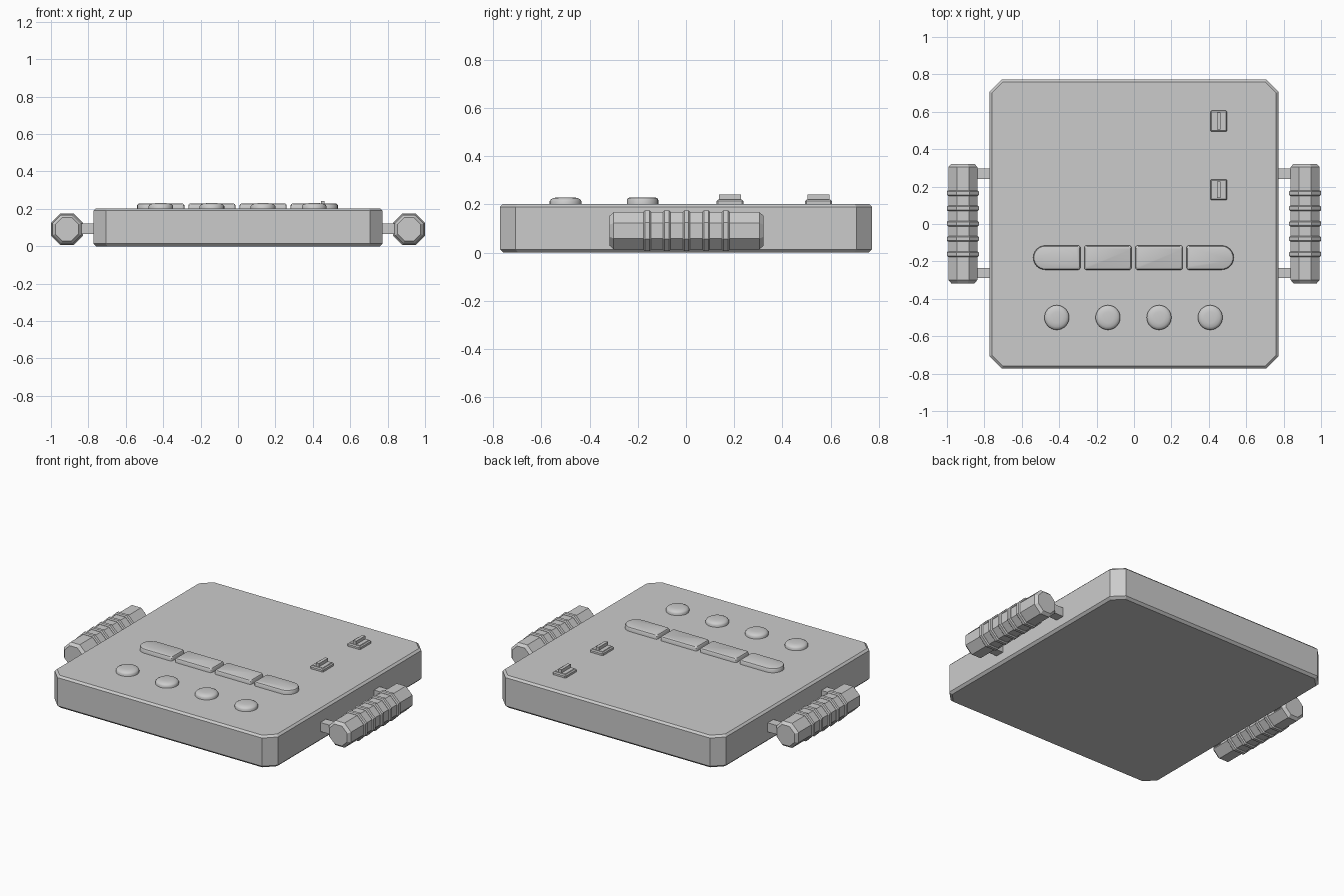
import bpy, bmesh, math
from mathutils import Matrix

if "Cube" in bpy.data.objects:
    bpy.data.objects.remove(bpy.data.objects["Cube"])

grey = bpy.data.materials.new("light_grey")
grey.diffuse_color = (0.6, 0.6, 0.6, 1)
grey.use_nodes = True
grey.node_tree.nodes["Principled BSDF"].inputs["Base Color"].default_value = grey.diffuse_color


def add_object(name, bm):
    bmesh.ops.recalc_face_normals(bm, faces=bm.faces)
    mesh = bpy.data.meshes.new(name)
    bm.to_mesh(mesh)
    bm.free()
    mesh.materials.append(grey)
    ob = bpy.data.objects.new(name, mesh)
    bpy.context.collection.objects.link(ob)
    return ob


def loft(bm, rings):
    """Skin a stack of equal rings and cap both ends."""
    rings = [[bm.verts.new(p) for p in r] for r in rings]
    n = len(rings[0])
    for a, b in zip(rings, rings[1:]):
        for i in range(n):
            j = (i + 1) % n
            bm.faces.new((a[i], a[j], b[j], b[i]))
    bm.faces.new(rings[0][::-1])
    bm.faces.new(rings[-1])


def box(bm, x, y, z, sx, sy, sz, bevel=0.0):
    m = Matrix.Translation((x, y, z)) @ Matrix.Diagonal((sx, sy, sz, 1))
    verts = bmesh.ops.create_cube(bm, size=1, matrix=m)["verts"]
    if bevel:
        edges = list({e for v in verts for e in v.link_edges})
        bmesh.ops.bevel(bm, geom=edges, offset=bevel, segments=1, affect='EDGES')


def smooth(ob, angle):
    bpy.ops.object.select_all(action='DESELECT')
    ob.select_set(True)
    bpy.context.view_layer.objects.active = ob
    bpy.ops.object.shade_smooth_by_angle(angle=math.radians(angle))


# Case: square slab with cut corners and thin bevels
def slab(h, c, z):
    q = h - c
    return [(x, y, z) for x, y in ((-q, -h), (q, -h), (h, -q), (h, q),
                                   (q, h), (-q, h), (-h, q), (-h, -q))]


bm = bmesh.new()
loft(bm, [slab(0.758, 0.06, 0), slab(0.772, 0.065, 0.014),
          slab(0.772, 0.065, 0.19), slab(0.76, 0.06, 0.202)])
add_object("case", bm)


# Row of bar keys, the outer two with a rounded end
def key_outline(w, h, inset, left, right):
    pts = []
    w, h = w - inset, h - inset
    for sx, start, rounded in ((1, -90, right), (-1, 90, left)):
        r = h if rounded else 0.012
        for cy, a0 in ((-sx * (h - r), start), (sx * (h - r), start + 90)):
            for k in range(7):
                a = math.radians(a0 + 15 * k)
                pts.append((sx * (w - r) + r * math.cos(a), cy + r * math.sin(a)))
    return pts


for i in range(4):
    cx = -0.413 + 0.2735 * i
    bm = bmesh.new()
    rings = []
    for inset, z in ((0, 0.195), (0, 0.219), (0.004, 0.226), (0.011, 0.229)):
        rings.append([(cx + x, -0.18 + y, z)
                      for x, y in key_outline(0.126, 0.065, inset, i == 0, i == 3)])
    loft(bm, rings)
    bmesh.ops.remove_doubles(bm, verts=bm.verts, dist=1e-5)
    smooth(add_object(f"bar_key_{i + 1}", bm), 35)

# Round push buttons with softly domed tops
for i in range(4):
    cx = -0.413 + 0.2735 * i
    bm = bmesh.new()
    loft(bm, [[(cx + r * math.cos(math.tau * k / 32), -0.5 + r * math.sin(math.tau * k / 32), z)
               for k in range(32)]
              for r, z in ((0.066, 0.195), (0.066, 0.214), (0.061, 0.221),
                           (0.05, 0.227), (0.03, 0.23))])
    smooth(add_object(f"round_button_{i + 1}", bm), 40)

# Small switches: base block with a narrow ridge
for i, y in enumerate((0.183, 0.55)):
    bm = bmesh.new()
    box(bm, 0.453, y, 0.207, 0.09, 0.112, 0.026, 0.006)
    box(bm, 0.453, y, 0.225, 0.02, 0.09, 0.034)
    box(bm, 0.453, y, 0.2135, 0.07, 0.09, 0.017)
    add_object(f"switch_{i + 1}", bm)


# Side handles: octagonal grip with five ribs and two mounting posts
def octagon(cx, y, apothem):
    r = apothem / math.cos(math.pi / 8)
    return [(cx + r * math.cos(math.pi / 8 + math.pi / 4 * k), y,
             0.091 + r * math.sin(math.pi / 8 + math.pi / 4 * k)) for k in range(8)]


for side, s in (("left", -1), ("right", 1)):
    cx = s * 0.915
    bm = bmesh.new()
    loft(bm, [octagon(cx, y, a) for y, a in
              ((-0.317, 0.062), (-0.3, 0.077), (0.305, 0.077), (0.322, 0.062))])
    add_object(f"{side}_grip", bm)

    bm = bmesh.new()
    for k in range(5):
        y = -0.161 + 0.0815 * k
        loft(bm, [octagon(cx, y + d, a) for d, a in
                  ((-0.015, 0.074), (-0.015, 0.079), (-0.009, 0.085),
                   (0.009, 0.085), (0.015, 0.079), (0.015, 0.074))])
    add_object(f"{side}_grip_ribs", bm)

    bm = bmesh.new()
    for y in (-0.262, 0.268):
        box(bm, s * 0.815, y, 0.093, 0.11, 0.056, 0.056)
    add_object(f"{side}_posts", bm)
